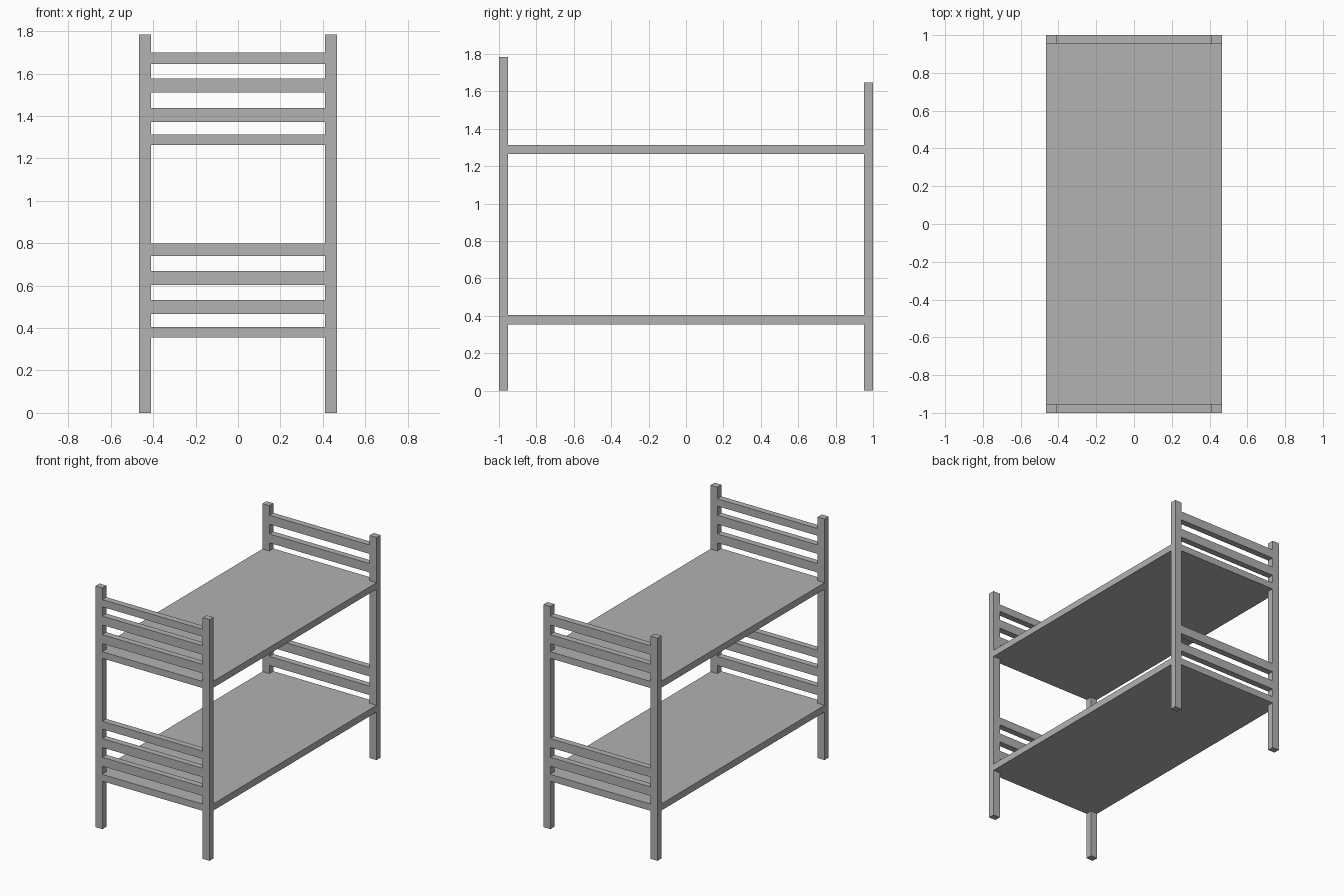
import bpy
import bmesh

if "Cube" in bpy.data.objects:
    bpy.data.objects.remove(bpy.data.objects["Cube"], do_unlink=True)

GREY = (0.445, 0.445, 0.445, 1.0)
grey = bpy.data.materials.new("plain grey")
grey.use_nodes = True
grey.diffuse_color = GREY
grey.node_tree.nodes["Principled BSDF"].inputs["Base Color"].default_value = GREY

# Outer half width and length, and the inner faces of the posts
X, Y = 0.467, 1.0
XI, YI = 0.411, 0.953


def prism(name, outline, z0, z1):
    """Extrude a flat outline from z0 up to z1."""
    bm = bmesh.new()
    face = bm.faces.new([bm.verts.new((x, y, z0)) for x, y in outline])
    top = bmesh.ops.extrude_face_region(bm, geom=[face])["geom"]
    verts = [v for v in top if isinstance(v, bmesh.types.BMVert)]
    bmesh.ops.translate(bm, verts=verts, vec=(0, 0, z1 - z0))
    bmesh.ops.recalc_face_normals(bm, faces=bm.faces)
    mesh = bpy.data.meshes.new(name)
    bm.to_mesh(mesh)
    bm.free()
    mesh.materials.append(grey)
    obj = bpy.data.objects.new(name, mesh)
    bpy.context.collection.objects.link(obj)
    return obj


def box(name, x0, x1, y0, y1, z0, z1):
    return prism(name, [(x0, y0), (x1, y0), (x1, y1), (x0, y1)], z0, z1)


# Four posts: the front pair is taller
for end, sy, height in (("front", -1, 1.785), ("back", 1, 1.648)):
    for side, sx in (("right", -1), ("left", 1)):
        box(f"{end}_{side}_post", *sorted((sx * XI, sx * X)),
            *sorted((sy * YI, sy * Y)), 0, height)

# Two bed decks, notched around the posts
corner = [(X, YI), (XI, YI), (XI, Y)]
deck_outline = (corner + [(-x, y) for x, y in reversed(corner)]
                + [(-x, -y) for x, y in corner]
                + [(x, -y) for x, y in reversed(corner)])
for level, z0, z1 in (("lower", 0.355, 0.405), ("upper", 1.264, 1.313)):
    prism(f"{level}_deck", deck_outline, z0, z1)

# End slats above each deck: three at the front, two at the back
slats = {"lower": [(0.466, 0.532), (0.604, 0.67), (0.74, 0.798)],
         "upper": [(1.373, 1.439), (1.511, 1.577), (1.645, 1.699)]}
for level, heights in slats.items():
    for end, sy, count in (("front", -1, 3), ("back", 1, 2)):
        for i, (z0, z1) in enumerate(heights[:count], 1):
            box(f"{level}_{end}_slat_{i}", -XI, XI,
                *sorted((sy * YI, sy * Y)), z0, z1)
